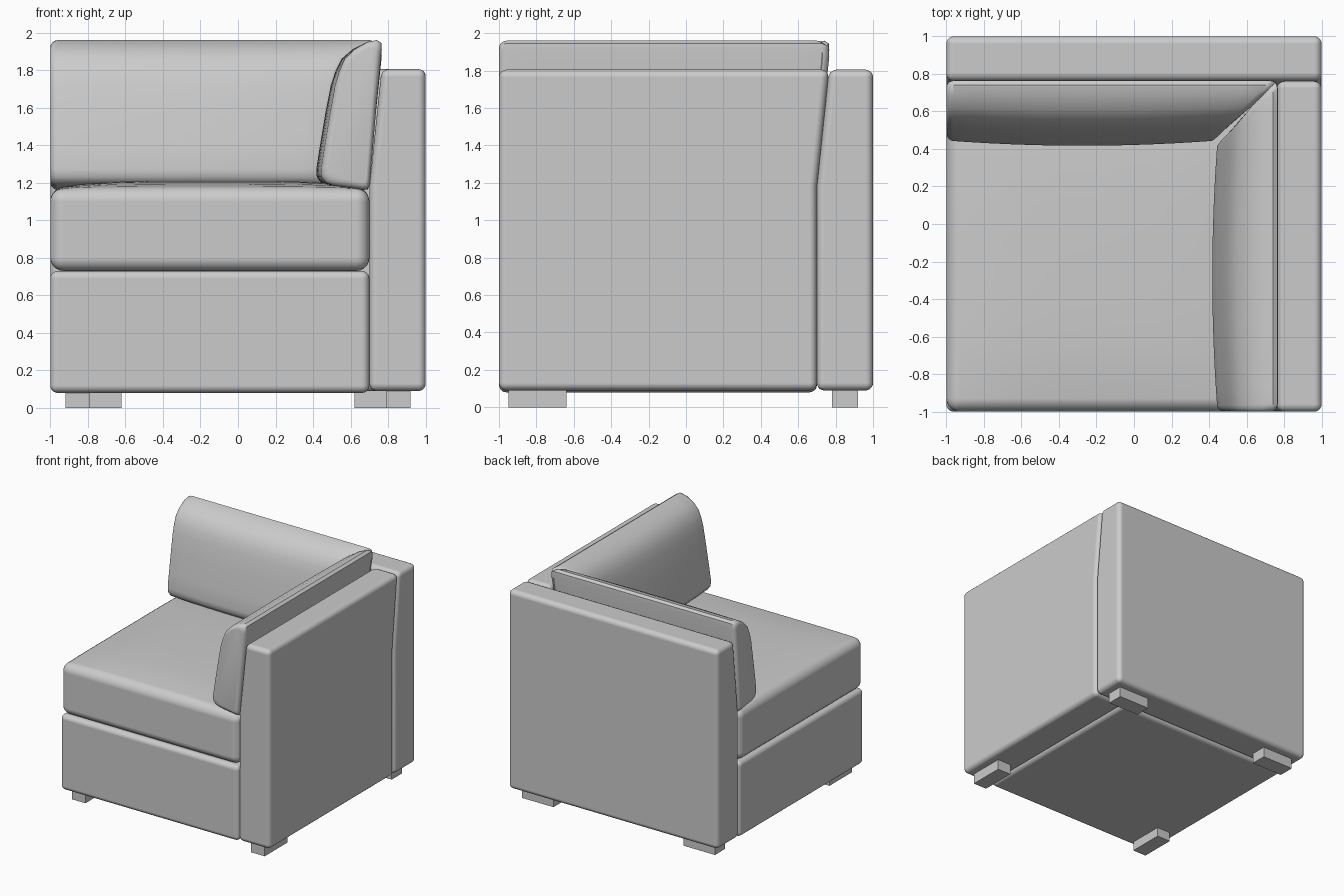
import bpy, bmesh, math
from mathutils import Vector

default = bpy.data.objects.get("Cube")
if default:
    bpy.data.objects.remove(default, do_unlink=True)


def finish(name, bm, bevel=0.0, segments=5):
    bmesh.ops.recalc_face_normals(bm, faces=bm.faces[:])
    mesh = bpy.data.meshes.new(name)
    bm.to_mesh(mesh)
    bm.free()
    obj = bpy.data.objects.new(name, mesh)
    bpy.context.collection.objects.link(obj)
    if bevel:
        mod = obj.modifiers.new("Rounded edges", "BEVEL")
        mod.width = bevel
        mod.segments = segments
        mod.limit_method = "ANGLE"
        mod.angle_limit = math.radians(40)
        mod.harden_normals = True
    if name.endswith("leg"):
        return obj
    bpy.ops.object.select_all(action="DESELECT")
    obj.select_set(True)
    bpy.context.view_layer.objects.active = obj
    bpy.ops.object.shade_smooth_by_angle(angle=math.radians(40))
    return obj


def box(name, low, high, cuts=(), warp=None, bevel=0.0):
    """Box between two corners, sliced at (axis, position) cuts, then warped."""
    bm = bmesh.new()
    bmesh.ops.create_cube(bm, size=1)
    for v in bm.verts:
        v.co = Vector([l + (c + 0.5) * (h - l) for l, h, c in zip(low, high, v.co)])
    for axis, position in cuts:
        normal = Vector((0, 0, 0))
        normal[axis] = 1
        bmesh.ops.bisect_plane(bm, geom=bm.verts[:] + bm.edges[:] + bm.faces[:],
                               plane_co=normal * position, plane_no=normal)
    if warp:
        for v in bm.verts:
            warp(v.co)
    return finish(name, bm, bevel)


# Panels whose inner faces lean outward above the seat
INNER, KINK, TOP = 0.70, 1.18, 1.805


def lean(z):
    return INNER + 0.065 * max(0, (z - KINK) / (TOP - KINK))


def warp_side(co):
    if co.x < 0.9:
        co.x = lean(co.z)
    if co.y > 0:
        co.y = lean(co.z)


def warp_back(co):
    if co.y < 0.9:
        co.y = lean(co.z)


box("side_panel", (INNER, -1, 0.09), (1, INNER, TOP), [(2, KINK)], warp_side, 0.04)
box("back_panel", (-1, INNER, 0.09), (1, 1, TOP), [(2, KINK)], warp_back, 0.04)

# Upholstered base
box("seat_base", (-1, -1, 0.08), (INNER, INNER, 0.73), bevel=0.04)

# Crowned seat cushion
CENTRE, HALF = -0.15, 0.85


def crown(co):
    if co.z > 1:
        u, v = (co.x - CENTRE) / HALF, (co.y - CENTRE) / HALF
        co.z += 0.04 * (1 - u ** 4) * (1 - v ** 4)


slices = [(axis, CENTRE + HALF * f) for axis in (0, 1)
          for f in (-0.8, -0.6, -0.3, 0, 0.3, 0.6, 0.8)]
box("seat_cushion", (-1, -1, 0.73), (INNER, INNER, 1.17), slices, crown, 0.07)

# Loose cushions: one cross-section, swept to a mitred corner
SECTION = [(0.445, 1.27), (0.448, 1.23), (0.47, 1.2), (0.51, 1.185), (0.6, 1.172),
           (0.67, 1.162), (0.693, 1.165), (0.702, 1.19), (0.735, 1.58), (0.766, 1.91),
           (0.764, 1.945), (0.74, 1.96), (0.69, 1.95), (0.62, 1.91), (0.57, 1.86),
           (0.54, 1.79), (0.52, 1.72), (0.495, 1.58), (0.465, 1.4)]


def cushion(name, swap):
    radius, mid_x, mid_z = 0.04, 0.62, 1.56
    ends = [(radius * (1 - math.sin(a)), radius * (1 - math.cos(a)))
            for a in (math.pi / 2 * i / 5 for i in range(6))]
    stations = [(s, d) for s, d in reversed(ends)]
    stations = [(radius - s, radius - d) for s, d in ends]
    # (distance from end, inset) following a quarter circle
    stations = [(radius * (1 - math.cos(a)), radius * (1 - math.sin(a)))
                for a in (math.pi / 2 * i / 5 for i in range(6))]
    front = [(s / 1.65, d) for s, d in stations]
    middle = [(i / 12, 0) for i in range(1, 12)]
    rear = [(1 - t, d) for t, d in reversed(front)]
    bm = bmesh.new()
    rings = []
    for t, inset in front + middle + rear:
        ring = []
        for x, z in SECTION:
            bulge = 0.028 * (1 - (2 * t - 1) ** 2) * max(0, min(1, (0.7 - x) / 0.2))
            y = -1 + t * (x + 1)
            px = mid_x + (x - mid_x) * (1 - inset / 0.16) - bulge
            pz = mid_z + (z - mid_z) * (1 - inset / 0.4)
            ring.append(bm.verts.new((y, px, pz) if swap else (px, y, pz)))
        rings.append(ring)
    count = len(SECTION)
    for a, b in zip(rings, rings[1:]):
        for i in range(count):
            j = (i + 1) % count
            bm.faces.new((a[i], a[j], b[j], b[i]))
    bm.faces.new(rings[0])
    bm.faces.new(rings[-1])
    return finish(name, bm)


cushion("side_cushion", False)
cushion("back_cushion", True)

# Block legs: front pair run front to back, rear pair run side to side
for side, sign in (("left", 1), ("right", -1)):
    for place, x, y, w, d in (("front", 0.855, -0.795, 0.065, 0.155),
                              ("back", 0.77, 0.85, 0.15, 0.07)):
        box(f"{place}_{side}_leg", (sign * x - w, y - d, 0), (sign * x + w, y + d, 0.1))
